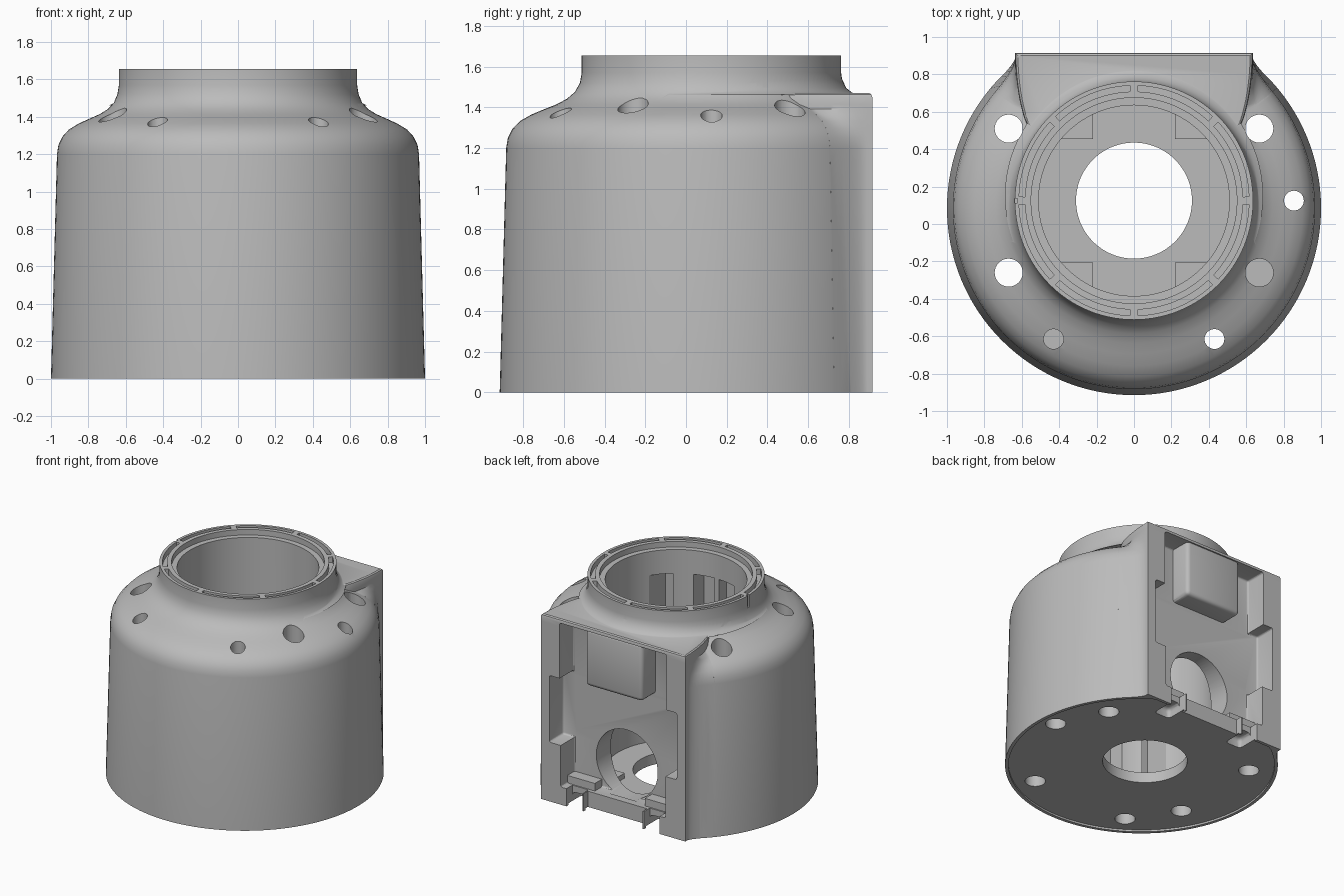
import bpy, bmesh, math
from mathutils import Vector

old = bpy.data.objects.get("Cube")
if old:
    bpy.data.objects.remove(old, do_unlink=True)

grey = bpy.data.materials.new("plain grey")
grey.use_nodes = True
colour = (0.5, 0.5, 0.5, 1)
grey.diffuse_color = colour
grey.node_tree.nodes["Principled BSDF"].inputs["Base Color"].default_value = colour

BORE_Y = 0.125
BACK = 0.915
# Outer wall: radius, height, centre y
PROFILE = [(1, 0, .085), (.968, 1.2, .085), (.96, 1.25, .085), (.938, 1.295, .086),
           (.903, 1.333, .088), (.85, 1.365, .092), (.79, 1.392, .097), (.74, 1.414, .103),
           (.695, 1.442, .11), (.664, 1.475, .118), (.645, 1.52, .124), (.637, 1.57, BORE_Y),
           (.637, 1.655, BORE_Y)]


def finish(name, bm):
    bmesh.ops.recalc_face_normals(bm, faces=bm.faces)
    mesh = bpy.data.meshes.new(name)
    bm.to_mesh(mesh)
    bm.free()
    mesh.materials.append(grey)
    ob = bpy.data.objects.new(name, mesh)
    bpy.context.collection.objects.link(ob)
    return ob


def loft(name, loops):
    bm = bmesh.new()
    rings = [[bm.verts.new(p) for p in loop] for loop in loops]
    n = len(rings[0])
    for a, b in zip(rings, rings[1:]):
        for i in range(n):
            j = (i + 1) % n
            bm.faces.new((a[i], a[j], b[j], b[i]))
    bm.faces.new(rings[0])
    bm.faces.new(rings[-1])
    return finish(name, bm)


def circle(r, z, cy=BORE_Y, cx=0, n=128):
    return [(cx + r * math.cos(2 * math.pi * i / n), cy + r * math.sin(2 * math.pi * i / n), z)
            for i in range(n)]


def cylinder(name, x, y, r, z0, z1, n=32):
    return loft(name, [circle(r, z0, y, x, n), circle(r, z1, y, x, n)])


def box(name, x0, x1, y0, y1, z0, z1, bevel=0):
    bm = bmesh.new()
    bmesh.ops.create_cube(bm, size=1)
    for v in bm.verts:
        v.co = Vector(((x0, x1)[v.co.x > 0], (y0, y1)[v.co.y > 0], (z0, z1)[v.co.z > 0]))
    if bevel:
        bmesh.ops.bevel(bm, geom=bm.edges[:], offset=bevel, segments=3, profile=.5, affect='EDGES')
    return finish(name, bm)


def combine(target, tool, operation='DIFFERENCE'):
    mod = target.modifiers.new("join", 'BOOLEAN')
    mod.operation = operation
    mod.solver = 'EXACT'
    mod.object = tool
    bpy.context.view_layer.objects.active = target
    bpy.ops.object.modifier_apply(modifier=mod.name)
    bpy.data.objects.remove(tool, do_unlink=True)


def wall_at(z):
    for (r0, z0, c0), (r1, z1, c1) in zip(PROFILE, PROFILE[1:]):
        if z <= z1:
            t = (z - z0) / (z1 - z0)
            return r0 + t * (r1 - r0), c0 + t * (c1 - c0)


def block_outline(z, inset=0):
    # Straight sides that flare tangentially into the round wall
    r, cy = wall_at(z)
    a, w = math.radians(40), .635
    ex, ey = max(w, r * math.cos(a)), cy + r * math.sin(a)
    end = Vector((ex, ey))
    mid = Vector((w, min(.86, ey + (ex - w) * math.cos(a) / math.sin(a))))
    if ex == w:
        # Above the shoulder the sides close in on the neck
        end, mid = Vector((.585, .56)), Vector((.63, .7))
    start = Vector((w, .89))
    half = [Vector((w, BACK))]
    half += [start * (1 - t) ** 2 + mid * 2 * t * (1 - t) + end * t * t
             for t in (i / 8 for i in range(9))]
    half.append(Vector((.45, .3)))
    half = [(p.x - inset, min(p.y, BACK - inset)) for p in half]
    return [(x, y, z) for x, y in half] + [(-x, y, z) for x, y in reversed(half)]


# Main shell, trimmed flat at the back, with its square rear mount
body = loft("housing_body", [circle(r, z, cy) for r, z, cy in PROFILE])
combine(body, box("back_trim", -1.2, 1.2, .88, 1.3, -.2, 1.8))
levels = [(z, 0) for _, z, _ in PROFILE if z < 1.42] + [(1.45, 0), (1.463, .004), (1.47, .014)]
combine(body, loft("rear_mount", [block_outline(z, i) for z, i in levels]), 'UNION')

# Fillet where the neck meets the mount
fillet = [(.69, 1.46, .15), (.664, 1.473, .15), (.648, 1.495, .139), (.636, 1.55, BORE_Y)]
combine(body, loft("neck_fillet", [circle(*f) for f in fillet]), 'UNION')

# Central bore with stepped mouth and floor opening
bore = [(.31, -.1), (.31, .1), (.51, .1), (.51, 1.61), (.55, 1.611), (.55, 1.8)]
combine(body, loft("bore_cutter", [circle(r, z) for r, z in bore]))

# Recessed underside inside a thin rim
combine(body, loft("base_cutter", [[(x, min(y, .89), z) for x, y, z in circle(.975, z, .085)]
                                   for z in (-.1, .015)]))

# Rear pocket, stepped in width
for w, z0, z1 in ((.47, .95, 1.44), (.56, .47, 1.0), (.46, .14, .55)):
    combine(body, box("pocket_cutter", -w, w, .74, 1.1, z0, z1, .015))

# Round cable opening into the bore
bm = bmesh.new()
bmesh.ops.create_cone(bm, cap_ends=True, segments=64, radius1=.27, radius2=.27, depth=.8)
for v in bm.verts:
    v.co = Vector((v.co.x, .4 + v.co.z, .38 + v.co.y))
combine(body, finish("cable_cutter", bm))

# Lower edge: set-back bar and two clip notches
combine(body, box("bar_cutter", -.26, .26, .86, 1.1, -.1, .3))
for s in (-1, 1):
    xa, xb = sorted((s * .22, s * .48))
    combine(body, box("clip_ledge", xa, xb, .72, .83, .1, .2), 'UNION')
    xa, xb = sorted((s * .27, s * .41))
    combine(body, box("notch_cutter", xa, xb, .72, 1.1, -.1, .09, .03))
    combine(body, box("notch_mouth", xa, xb, .84, 1.1, -.1, .2))

# Tongue hanging in the pocket
combine(body, box("rear_tongue", -.25, .25, .7, .908, 1.0, 1.455, .03), 'UNION')

# Vertical slots in the front wall of the bore
for s in (-1, 1):
    for a, b, depth in ((.02, .18, -.48), (.31, .43, -.36)):
        xa, xb = sorted((s * a, s * b))
        combine(body, box("slot_cutter", xa, xb, depth, -.1, .12, 1.42))

# Corner pads on the bore floor
for sx in (-1, 1):
    for sy in (-1, 1):
        xa, xb = sorted((sx * .22, sx * .42))
        ya, yb = sorted((BORE_Y + sy * .33, BORE_Y + sy * .5))
        combine(body, box("corner_pad", xa, xb, ya, yb, .08, .14), 'UNION')

# Screw holes down through the shoulder, narrow ones widened at the base
for x, y, r, spans in ((-.67, .51, .075, [(-.1, 1.7)]), (.67, .51, .075, [(-.1, 1.7)]),
                       (-.67, -.26, .075, [(-.1, 1.7)]), (.67, -.26, .075, [(1.1, 1.7)]),
                       (.855, BORE_Y, .053, [(-.1, 1.7)]), (.43, -.615, .053, [(-.1, 1.7)]),
                       (-.43, -.615, .053, [(1.1, 1.7)])):
    for z0, z1 in spans:
        combine(body, cylinder("screw_cutter", x, y, r, z0, z1))
    if r < .07:
        combine(body, cylinder("counterbore", x, y, .075, -.1, .3))

# Segmented groove around the neck rim
for k in range(8):
    arc = [math.radians(45 * k + 2 + 41 * i / 12) for i in range(13)]
    ring = [(.615, a) for a in arc] + [(.583, a) for a in reversed(arc)]
    loops = [[(r * math.cos(a), BORE_Y + r * math.sin(a), z) for r, a in ring] for z in (1.61, 1.7)]
    combine(body, loft("groove_cutter", loops))

# Small key slit on the neck side
combine(body, box("key_cutter", -.7, -.622, BORE_Y - .012, BORE_Y + .012, 1.56, 1.7))

bpy.ops.object.select_all(action='DESELECT')
body.select_set(True)
bpy.context.view_layer.objects.active = body
bpy.ops.object.shade_smooth_by_angle(angle=math.radians(30))
